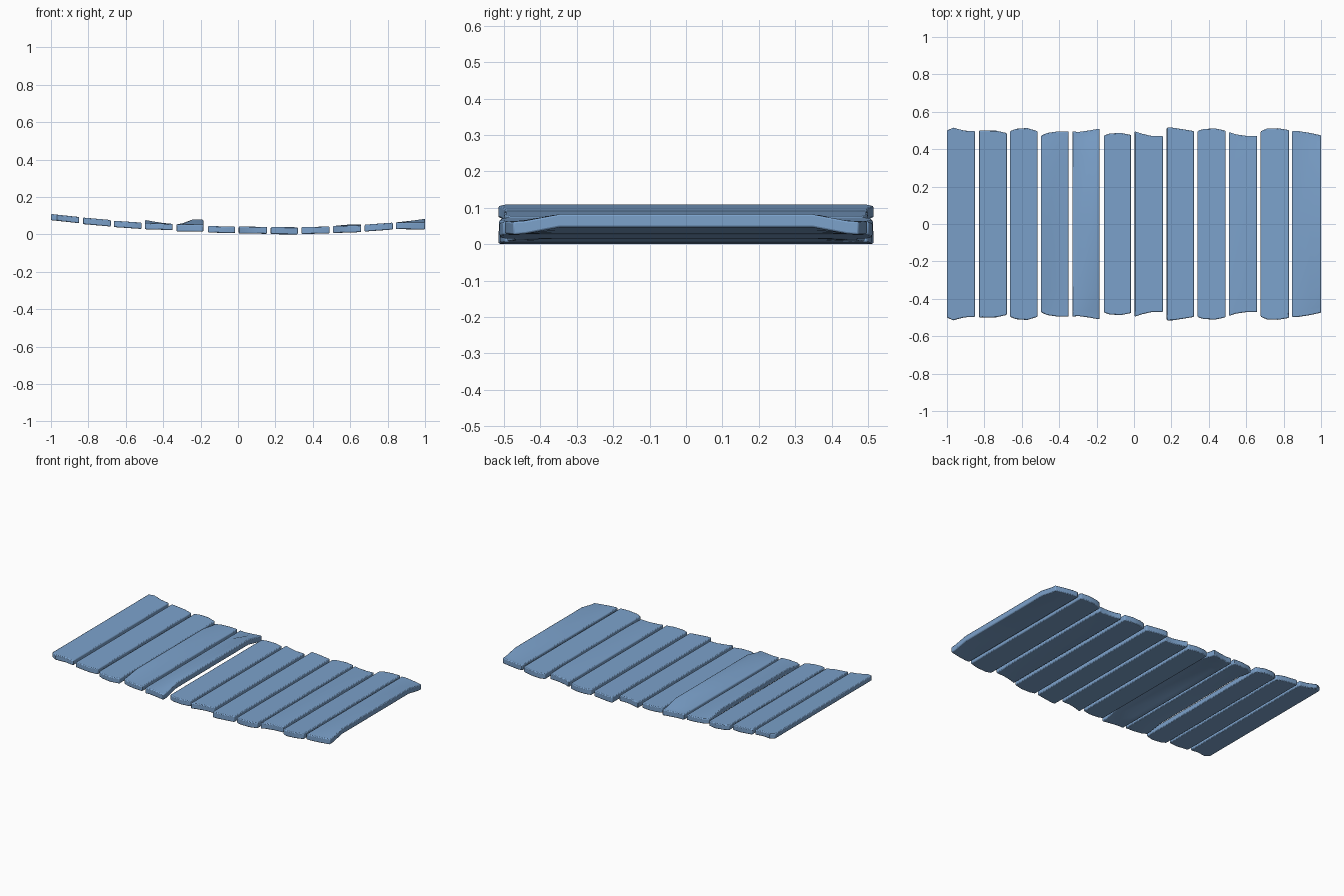
import bpy, bmesh

# One flat colour for the whole walkway
blue = bpy.data.materials.new("plank blue")
blue.diffuse_color = (0.2, 0.36, 0.6, 1)

# Left x, right x, top z left/right, thickness, end outline (half length at 4 fractions)
PLANKS = [
    (-1.0, -0.85, 0.109, 0.093, 0.033, (.500, .515, .499, .497)),
    (-0.83, -0.68, 0.090, 0.077, 0.035, (.499, .499, .499, .486)),
    (-0.663, -0.515, 0.073, 0.063, 0.034, (.496, .509, .513, .496)),
    (-0.497, -0.35, 0.060, 0.056, 0.033, (.472, .487, .495, .495)),
    (-0.33, -0.185, 0.053, 0.052, 0.037, (.495, .492, .500, .510)),
    (-0.16, -0.015, 0.045, 0.041, 0.035, (.474, .484, .487, .476)),
    (0.004, 0.155, 0.042, 0.040, 0.037, (.496, .484, .470, .470)),
    (0.175, 0.32, 0.039, 0.038, 0.038, (.515, .515, .506, .497)),
    (0.34, 0.49, 0.039, 0.042, 0.037, (.498, .508, .511, .499)),
    (0.508, 0.658, 0.044, 0.049, 0.037, (.492, .480, .471, .471)),
    (0.677, 0.828, 0.052, 0.063, 0.037, (.496, .510, .512, .502)),
    (0.844, 1.0, 0.064, 0.062, 0.036, (.497, .497, .487, .474)),
]
FRACS = (0, 0.22, 0.62, 1)
# Warped boards: how far the middle rises above the ends at each fraction
WARP = {
    3: (.017, .012, .004, 0),
    4: (0, .006, .028, .026),
    9: (0, .003, .006, .004),
    11: (0, .004, .012, .021),
}
# Position along the length and the share of the warp there
STATIONS = ((-1, 0), (-.93, .12), (-.73, 1), (0, 1), (.73, 1), (.93, .12), (1, 0))


def build_plank(i, x0, x1, z0, z1, thick, ends):
    warp = WARP.get(i, (0, 0, 0, 0))
    bm = bmesh.new()
    rings = []
    for s, lift in STATIONS:
        top, bottom = [], []
        for f, half, w in zip(FRACS, ends, warp):
            x = x0 + (x1 - x0) * f
            z = z0 + (z1 - z0) * f + w * lift
            top.append(bm.verts.new((x, half * s, z)))
            bottom.append(bm.verts.new((x, half * s, max(z - thick, 0))))
        rings.append(top + bottom[::-1])
    n = len(rings[0])
    for a, b in zip(rings, rings[1:]):
        for k in range(n):
            bm.faces.new((a[k], a[(k + 1) % n], b[(k + 1) % n], b[k]))
    for r in (rings[0], rings[-1]):
        for k in range(len(FRACS) - 1):
            bm.faces.new((r[k], r[k + 1], r[n - 2 - k], r[n - 1 - k]))
    bmesh.ops.recalc_face_normals(bm, faces=bm.faces)
    mesh = bpy.data.meshes.new(f"plank_{i + 1}")
    bm.to_mesh(mesh)
    bm.free()
    mesh.materials.append(blue)
    ob = bpy.data.objects.new(f"plank_{i + 1}", mesh)
    bpy.context.collection.objects.link(ob)
    # Worn, softened edges
    bev = ob.modifiers.new("worn_edges", 'BEVEL')
    bev.width = 0.005
    bev.segments = 2
    bev.limit_method = 'ANGLE'
    bev.angle_limit = 0.9
    bpy.ops.object.select_all(action='DESELECT')
    ob.select_set(True)
    bpy.context.view_layer.objects.active = ob
    bpy.ops.object.shade_smooth_by_angle(angle=0.6)


# Sagging row of boards
for i, spec in enumerate(PLANKS):
    build_plank(i, *spec)
